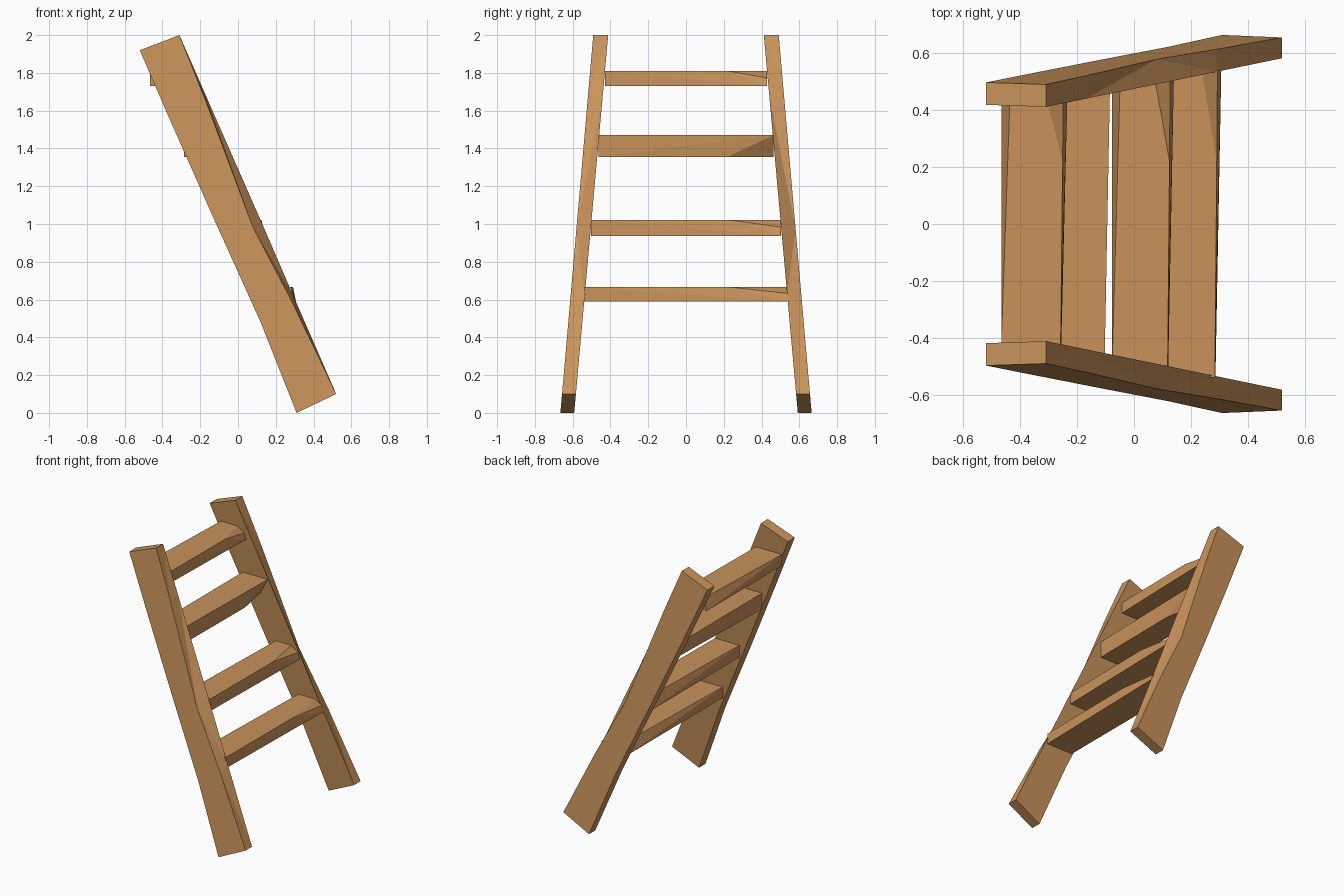
import bpy, bmesh

if "Cube" in bpy.data.objects:
    bpy.data.objects.remove(bpy.data.objects["Cube"])

wood = bpy.data.materials.new("wood")
wood.diffuse_color = (0.58, 0.29, 0.105, 1)
wood.use_nodes = True
wood.node_tree.nodes["Principled BSDF"].inputs["Base Color"].default_value = wood.diffuse_color


def finish(name, bm):
    bmesh.ops.recalc_face_normals(bm, faces=bm.faces)
    mesh = bpy.data.meshes.new(name)
    bm.to_mesh(mesh)
    bm.free()
    mesh.materials.append(wood)
    obj = bpy.data.objects.new(name, mesh)
    bpy.context.collection.objects.link(obj)
    return obj


# Rail edges seen from the side (x, z), top to bottom
LEFT = [(-0.52, 1.92), (-0.375, 1.585), (-0.12, 1.01), (0.12, 0.48), (0.31, 0.0)]
RIGHT_OUT = [(-0.31, 2.0), (-0.178, 1.67), (0.08, 0.98), (0.29, 0.58), (0.52, 0.10)]
RIGHT_IN = [(-0.31, 2.0), (-0.168, 1.675), (0.12, 1.02), (0.293, 0.62), (0.52, 0.10)]


def outer(z):
    return 0.665 - 0.087 * z


def inner(z):
    return 0.592 - 0.09 * z


# Leaning side rails with a worn outer edge
def rail(name, side):
    bm = bmesh.new()
    rings = []
    for l, ro, ri in zip(LEFT, RIGHT_OUT, RIGHT_IN):
        pts = [(l, inner), (l, outer), (ro, outer), (ri, inner)]
        rings.append([bm.verts.new((p[0], side * f(p[1]), p[1])) for p, f in pts])
    for i, (a, b) in enumerate(zip(rings, rings[1:])):
        for k in range(4):
            n = (k + 1) % 4
            if i < 2:
                tris = ((a[k], a[n], b[k]), (a[n], b[n], b[k]))
            else:
                tris = ((a[k], a[n], b[n]), (a[k], b[n], b[k]))
            for t in tris:
                bm.faces.new(t)
    bm.faces.new(rings[0])
    bm.faces.new(rings[-1])
    finish(name, bm)


rail("front_rail", -1)
rail("back_rail", 1)


# Rungs: hewn planks with one chipped corner at the back end
def rung(name, x, z, w, h, half, chip=0.55, flip=False):
    back = [(0, 0), (1, 0), (0.94, chip), (0.70, 1), (0.13, 1)]
    front = [(0, 0), (0.91, 0), (0.90, 1), (0, 1)]
    pts = [(u, half, v) for u, v in back] + [(u, -half, v) for u, v in front]
    pts.append((0.93, 0.22, 1))
    bm = bmesh.new()
    for u, y, v in pts:
        bm.verts.new((x + u * w, y, z + h * (1 - v if flip else v)))
    bmesh.ops.convex_hull(bm, input=bm.verts)
    bmesh.ops.dissolve_limit(bm, angle_limit=0.01, verts=bm.verts, edges=bm.edges)
    finish(name, bm)


rung("rung_1", -0.467, 1.73, 0.232, 0.08, 0.428)
rung("rung_2", -0.285, 1.355, 0.20, 0.115, 0.462, chip=0.1, flip=True)
rung("rung_3", -0.077, 0.937, 0.217, 0.085, 0.503)
rung("rung_4", 0.08, 0.59, 0.227, 0.077, 0.54)
